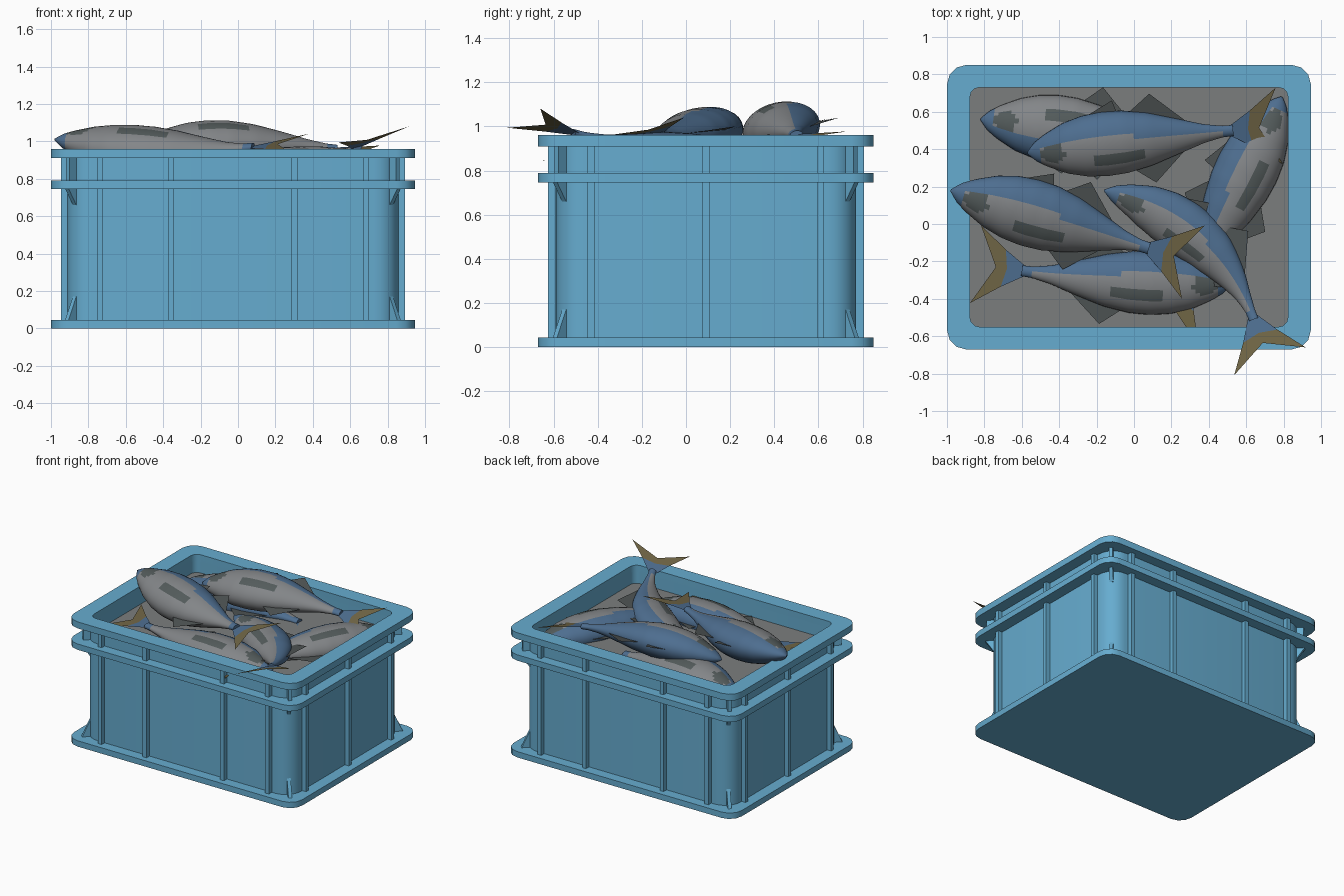
import bpy, bmesh
from math import sin, cos, pi, radians
from mathutils import Vector

if "Cube" in bpy.data.objects:
    bpy.data.objects.remove(bpy.data.objects["Cube"])


def material(name, srgb):
    m = bpy.data.materials.new(name)
    m.use_nodes = True
    col = [c ** 2.2 for c in srgb] + [1]
    m.diffuse_color = col
    m.node_tree.nodes["Principled BSDF"].inputs["Base Color"].default_value = col
    return m


CRATE = material("crate blue", (.40, .67, .81))
ICE = material("fill grey", (.48, .49, .49))
BELLY = material("belly grey", (.51, .52, .53))
BACK = material("back blue", (.31, .43, .56))
SPOT = material("spot grey", (.33, .36, .36))
FIN = material("fin grey", (.31, .33, .33))
TAIL = material("tail olive", (.44, .40, .28))
CX, CY = -.027, .09


def finish(name, bm, mats, angle=35):
    bmesh.ops.recalc_face_normals(bm, faces=bm.faces)
    me = bpy.data.meshes.new(name)
    bm.to_mesh(me)
    bm.free()
    for m in mats:
        me.materials.append(m)
    ob = bpy.data.objects.new(name, me)
    bpy.context.collection.objects.link(ob)
    bpy.ops.object.select_all(action='DESELECT')
    ob.select_set(True)
    bpy.context.view_layer.objects.active = ob
    bpy.ops.object.shade_smooth_by_angle(angle=radians(angle))
    return ob


# Rounded rectangle outline around the crate centre
def outline(hx, hy, r, seg):
    pts = []
    for k, (sx, sy) in enumerate([(1, 1), (-1, 1), (-1, -1), (1, -1)]):
        for i in range(seg + 1):
            a = (k + i / seg) * pi / 2
            pts.append((CX + sx * (hx - r) + r * cos(a), CY + sy * (hy - r) + r * sin(a)))
    return pts


def slab(name, out, z0, z1, mat, inner=None):
    """Solid plate, or a ring when an inner outline is given."""
    bm = bmesh.new()
    n = len(out)
    rings = [[bm.verts.new((x, y, z)) for x, y in o]
             for o, z in ((out, z0), (out, z1), (inner or out, z1), (inner or out, z0))]
    if inner:
        loops = [(0, 1), (1, 2), (2, 3), (3, 0)]
    else:
        loops = [(0, 1)]
        bm.faces.new(rings[0])
        bm.faces.new(rings[1])
        for v in rings[2] + rings[3]:
            bm.verts.remove(v)
    for a, b in loops:
        for i in range(n):
            j = (i + 1) % n
            bm.faces.new((rings[a][i], rings[a][j], rings[b][j], rings[b][i]))
    return finish(name, bm, [mat], 50)


# Crate shell, rims and filling
rim_out, rim_in = outline(.972, .76, .1, 3), outline(.85, .64, .05, 3)
slab("base_plate", rim_out, 0, .045, CRATE)
slab("crate_wall", outline(.885, .68, .13, 6), .045, .92, CRATE, outline(.85, .64, .05, 6))
slab("middle_rim", rim_out, .745, .79, CRATE, rim_in)
slab("top_rim", rim_out, .91, .96, CRATE, rim_in)
slab("fill", outline(.86, .65, .05, 3), .7, .82, ICE)


def box(bm, x, y, hx, hy, z0, z1):
    g = bmesh.ops.create_cube(bm, size=1)
    for v in g["verts"]:
        v.co = (CX + x + v.co.x * 2 * hx, CY + y + v.co.y * 2 * hy,
                z0 if v.co.z < 0 else z1)


# Vertical ribs on all four sides
bm = bmesh.new()
for s in (-1, 1):
    for x in (-.712, -.33, .33, .712):
        box(bm, x, s * .69, .016, .026, .04, .92)
    for y in (-.52, 0, .52):
        box(bm, s * .893, y, .026, .016, .04, .92)
finish("wall_ribs", bm, [CRATE])

# Diagonal gussets and short posts at the corners
bm = bmesh.new()
for sx in (-1, 1):
    for sy in (-1, 1):
        d = Vector((sx, sy, 0)).normalized()
        side = Vector((-d.y, d.x, 0)) * .013
        c = Vector((CX + sx * .755, CY + sy * .55, 0))
        for prof in ([(.11, .04), (.19, .04), (.13, .17), (.11, .17)],
                     [(.11, .75), (.19, .75), (.13, .66), (.11, .66)],
                     [(.11, .78), (.18, .78), (.18, .92), (.11, .92)]):
            a, b = ([bm.verts.new(c + d * r + side * k + Vector((0, 0, z))) for r, z in prof]
                    for k in (-1, 1))
            bm.faces.new(a)
            bm.faces.new(b)
            for i in range(4):
                j = (i + 1) % 4
                bm.faces.new((a[i], a[j], b[j], b[i]))
finish("corner_gussets", bm, [CRATE])

# Body half-height along the fish, from nose to tail root
PROFILE = [(0, .03), (.04, .28), (.1, .5), (.2, .78), (.3, .94), (.4, 1), (.5, .97),
           (.62, .82), (.75, .55), (.87, .29), (.95, .18), (1, .17)]


def half_height(t):
    for (a, ha), (b, hb) in zip(PROFILE, PROFILE[1:]):
        if t <= b:
            return ha + (hb - ha) * (t - a) / (b - a)
    return PROFILE[-1][1]


def body_colour(t, c):
    """Slot index from the position along the body and from belly (-1) to back (1)."""
    if ((t - .46) / .13) ** 2 + ((c + .38) / .25) ** 2 < 1:
        return 2
    if ((t - .13) / .065) ** 2 + ((c + .05) / .5) ** 2 < 1:
        return 2
    return 1 if c > .38 - .3 * t * t or t < .07 or t > .95 else 0


def fish(name, p0, p1, p2, w, side, roll=12):
    p0, p1, p2 = Vector(p0), Vector(p1), Vector(p2)

    def at(t):
        return p0 * (2 * t - 1) * (t - 1) + p1 * 4 * t * (1 - t) + p2 * t * (2 * t - 1)

    def frame(t):
        d = (at(t + .01) - at(t - .01)).normalized()
        flat = Vector((-d.y, d.x, 0)).normalized() * side
        up = Vector((0, 0, 1))
        r = radians(roll)
        return d, flat * cos(r) + up * sin(r), up * cos(r) - flat * sin(r)

    # Body
    bm = bmesh.new()
    n, m = 44, 32
    rings = []
    for i in range(n + 1):
        t = i / n
        _, b, u = frame(t)
        h = w * half_height(t)
        rings.append([bm.verts.new(at(t) + b * h * cos(2 * pi * j / m)
                                   + u * h * .7 * sin(2 * pi * j / m)) for j in range(m)])
    for i in range(n):
        for j in range(m):
            k = (j + 1) % m
            f = bm.faces.new((rings[i][j], rings[i][k], rings[i + 1][k], rings[i + 1][j]))
            f.material_index = body_colour((i + .5) / n, cos(2 * pi * (j + .5) / m))
    for r in (rings[0], rings[-1]):
        bm.faces.new(r).material_index = 1
    finish(name + "_body", bm, [BELLY, BACK, SPOT], 60)

    # Dorsal and anal fins
    bm = bmesh.new()
    for s, t0, tip, t1, out in ((1, .28, .46, .48, .06), (1, .52, .64, .82, .11),
                                (-1, .52, .63, .8, .1)):
        vs = []
        for t, e in ((t0, -.02), (tip, out), (t1, -.02)):
            vs.append(bm.verts.new(at(t) + frame(t)[1] * s * (w * half_height(t) + e)))
        bm.faces.new(vs)
    finish(name + "_fins", bm, [FIN])

    # Forked tail with a blue root
    bm = bmesh.new()
    d, b, _ = frame(1)
    v = [bm.verts.new(p2 + d * x + b * y) for x, y in
         ((-.02, .025), (-.02, -.025), (.1, -.1), (.08, 0), (.1, .1),
          (.25, .21), (.14, 0), (.25, -.21))]
    bm.faces.new(v[:5])
    for quad in ((4, 5, 6, 3), (3, 6, 7, 2)):
        bm.faces.new([v[q] for q in quad]).material_index = 1
    finish(name + "_tail", bm, [BACK, TAIL])


# Upper fish
fish("back_fish", (-.57, .38, .95), (-.05, .44, .99), (.53, .5, .96), .175, 1)
fish("front_fish", (-.98, .18, 1.01), (-.45, .03, .95), (.08, -.13, .97), .185, 1)
fish("corner_fish", (-.16, .18, .88), (.34, -.08, .87), (.64, -.51, .97), .15, 1)
# Lower fish half sunk in the filling
fish("low_back_fish", (-.82, .56, .83), (-.32, .5, .84), (.2, .46, .82), .18, -1, 2)
fish("low_right_fish", (.79, .68, .83), (.56, .2, .84), (.28, -.33, .85), .17, -1, 2)
fish("low_front_fish", (.52, -.32, .83), (-.02, -.31, .84), (-.6, -.25, .85), .17, -1, 2)
